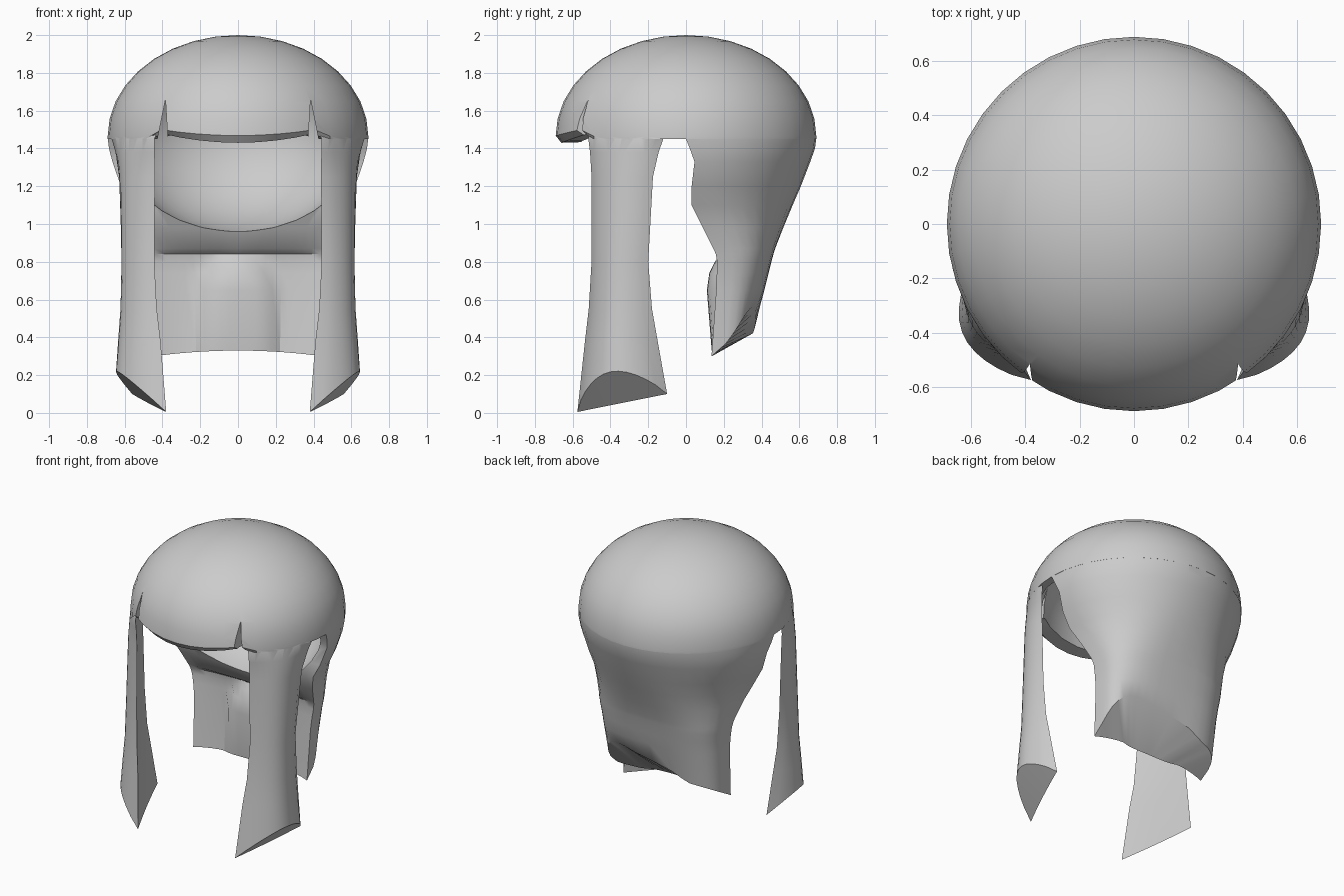
import bpy, bmesh, math
from mathutils import Vector

if "Cube" in bpy.data.objects:
    bpy.data.objects.remove(bpy.data.objects["Cube"])

grey = bpy.data.materials.new("hair grey")
grey.diffuse_color = (0.6, 0.6, 0.6, 1)
grey.use_nodes = True
grey.node_tree.nodes["Principled BSDF"].inputs["Base Color"].default_value = grey.diffuse_color


def finish(name, bm):
    bmesh.ops.recalc_face_normals(bm, faces=bm.faces)
    me = bpy.data.meshes.new(name)
    bm.to_mesh(me)
    bm.free()
    me.materials.append(grey)
    ob = bpy.data.objects.new(name, me)
    bpy.context.collection.objects.link(ob)
    return ob


def loft(name, rings):
    """Each ring is an outer and an inner row of points with shared ends."""
    bm = bmesh.new()
    n = len(rings[0][0])
    loops = []
    for outer, inner in rings:
        loops.append([bm.verts.new(p) for p in outer + inner[-2:0:-1]])
    m = len(loops[0])
    for a, b in zip(loops, loops[1:]):
        for i in range(m):
            j = (i + 1) % m
            bm.faces.new((a[i], a[j], b[j], b[i]))
    for lp in (loops[0], loops[-1]):          # end caps, outer row to inner row
        inn = [lp[0]] + lp[:n - 1:-1] + [lp[n - 1]]
        for i in range(n - 1):
            f = [lp[i], lp[i + 1], inn[i + 1], inn[i]]
            bm.faces.new(list(dict.fromkeys(f)))
    return finish(name, bm)


def boolean(target, other, op):
    mod = target.modifiers.new(op, 'BOOLEAN')
    mod.operation, mod.solver, mod.object = op, 'EXACT', other
    bpy.context.view_layer.objects.active = target
    bpy.ops.object.modifier_apply(modifier=mod.name)
    bpy.data.objects.remove(other)


# crown: dome with a fringe that dips at the front
def crown():
    bm = bmesh.new()
    seg, rows = 40, 9
    top = bm.verts.new((0, 0, 2))
    rings = []
    for r in range(1, rows + 2):
        ring = []
        for k in range(seg):
            a = 2 * math.pi * k / seg
            e = math.pi / 2 * min(r, rows) / rows
            rad = 0.69 * math.sin(e)
            z = 1.465 + 0.535 * math.cos(e)
            fringe = math.cos(a) > .79
            lift = .13 * math.sin(a) ** 2
            if r == rows and fringe:
                z = 1.468 + lift * .7
            if r > rows:
                z, rad = (1.43 + lift, .66) if fringe else (1.45, .69)
            ring.append(bm.verts.new((rad * math.sin(a), -rad * math.cos(a), z)))
        rings.append(ring)
    base = bm.verts.new((0, 0, 1.45))
    for k in range(seg):
        j = (k + 1) % seg
        bm.faces.new((top, rings[0][k], rings[0][j]))
        bm.faces.new((base, rings[-1][j], rings[-1][k]))
        for a, b in zip(rings, rings[1:]):
            bm.faces.new((a[k], b[k], b[j], a[j]))
    return finish("hair", bm)


# back hair: D-shaped sections (z, half width, front y, back y, corner power)
BACK = [(1.56, .64, .0, .64, 1), (1.45, .6893, .0, .6893, 1), (1.4, .683, .02, .683, 1),
        (1.33, .665, .045, .658, 1), (1.2, .62, .03, .608, .95), (1.1, .565, .03, .565, .88),
        (.98, .52, .09, .515, .8), (.87, .49, .145, .472, .72), (.84, .483, .158, .463, .7),
        (.8, .475, .165, .452, .68), (.74, .465, .163, .437, .66), (.65, .455, .16, .415, .63),
        (.3, .445, .135, .37, .6)]


def back_hair():
    rings, n = [], 20
    for z, w, yf, yb, p in BACK:
        outer, inner = [], []
        for i in range(n + 1):
            t = math.pi * i / n
            c, s = math.cos(t), math.sin(t)
            x = w * math.copysign(abs(c) ** p, c) if i * 2 != n else 0
            last = z == .3
            q = s ** p if 0 < i < n else 0
            # slanted hem, cut higher on the right
            hump = max(0, math.sin(min(math.pi, t * 180 / 115))) ** 1.2
            outer.append((x, yf + (yb - yf) * q, z + (.13 * q + .14 * hump if last else 0)))
            # hollowed nape with an arched swelling
            xi = w * (1 - 2 * i / n)
            d = math.hypot(xi / .23, max(0, z - .58) / .27)
            bulge = .085 * max(0, 1 - d ** 4) * (.4 if last else 1)
            dip = .035 * (1 - (xi / w) ** 4) if z < .85 else 0
            inner.append((xi, yf + dip - bulge, z + (.03 * (1 - (xi / w) ** 2) if last else 0)))
        rings.append((outer, inner))
    return loft("back_hair", rings)


# side locks: (z front, z back, front x y, back x y, sag, rise of the outer edge)
LOCK = [(1.6, 1.6, .385, -.50, .60, -.1, .05, 0), (1.45, 1.45, .442, -.517, .665, -.12, .05, 0),
        (1.38, 1.38, .441, -.508, .648, -.145, .06, 0), (1.25, 1.25, .44, -.5, .622, -.175, .075, 0),
        (.8, .8, .443, -.5, .59, -.2, .093, 0), (.55, .55, .43, -.515, .585, -.18, .11, 0),
        (.38, .38, .41, -.535, .575, -.15, .14, 0), (0.005, .1, .38, -.575, .56, -.1, .175, .165)]


def lock(name, side):
    rings, n = [], 12
    for zf, zb, xf, yf, xb, yb, sag, rise in LOCK:
        f, b = Vector((xf, yf, zf)), Vector((xb, yb, zb))
        out = Vector((b.y - f.y, f.x - b.x, 0)).normalized()
        outer, inner = [], []
        for i in range(n + 1):
            t = i / n
            s = math.sin(math.pi * t) ** .8 if 0 < i < n else 0
            p = f.lerp(b, t)
            q = p + out * sag * s + Vector((0, 0, rise * s))
            if zf == 1.45 and 0 < i < n:      # follow the crown's rim
                k = .6885 / math.hypot(q.x, q.y)
                q.x, q.y = q.x * k, q.y * k
            p = p + out * .006 * s
            outer.append((q.x * side, q.y, q.z))
            inner.append((p.x * side, p.y, p.z))
        rings.append((outer, inner))
    return loft(name, rings)


hair = crown()
boolean(hair, back_hair(), 'UNION')
for side in (1, -1):
    boolean(hair, lock("side_lock", side), 'UNION')

# hollow for the head
bm = bmesh.new()
bmesh.ops.create_uvsphere(bm, u_segments=28, v_segments=18, radius=1)
bmesh.ops.scale(bm, vec=(.64, .56, .52), verts=bm.verts)
bmesh.ops.translate(bm, vec=(0, -.005, 1.47), verts=bm.verts)
boolean(hair, finish("head_hollow", bm), 'DIFFERENCE')

# slits between the fringe and the locks
for side in (1, -1):
    bm = bmesh.new()
    tri = [(.368, 1.38), (.384, 1.66), (.44, 1.38)]
    a = [bm.verts.new((x * side, -.9, z)) for x, z in tri]
    b = [bm.verts.new((x * side, -.36, z)) for x, z in tri]
    bm.faces.new(a)
    bm.faces.new(b)
    for i in range(3):
        j = (i + 1) % 3
        bm.faces.new((a[i], a[j], b[j], b[i]))
    boolean(hair, finish("slit", bm), 'DIFFERENCE')

bpy.ops.object.select_all(action='DESELECT')
hair.select_set(True)
bpy.context.view_layer.objects.active = hair
bpy.ops.object.shade_smooth_by_angle(angle=math.radians(32))
